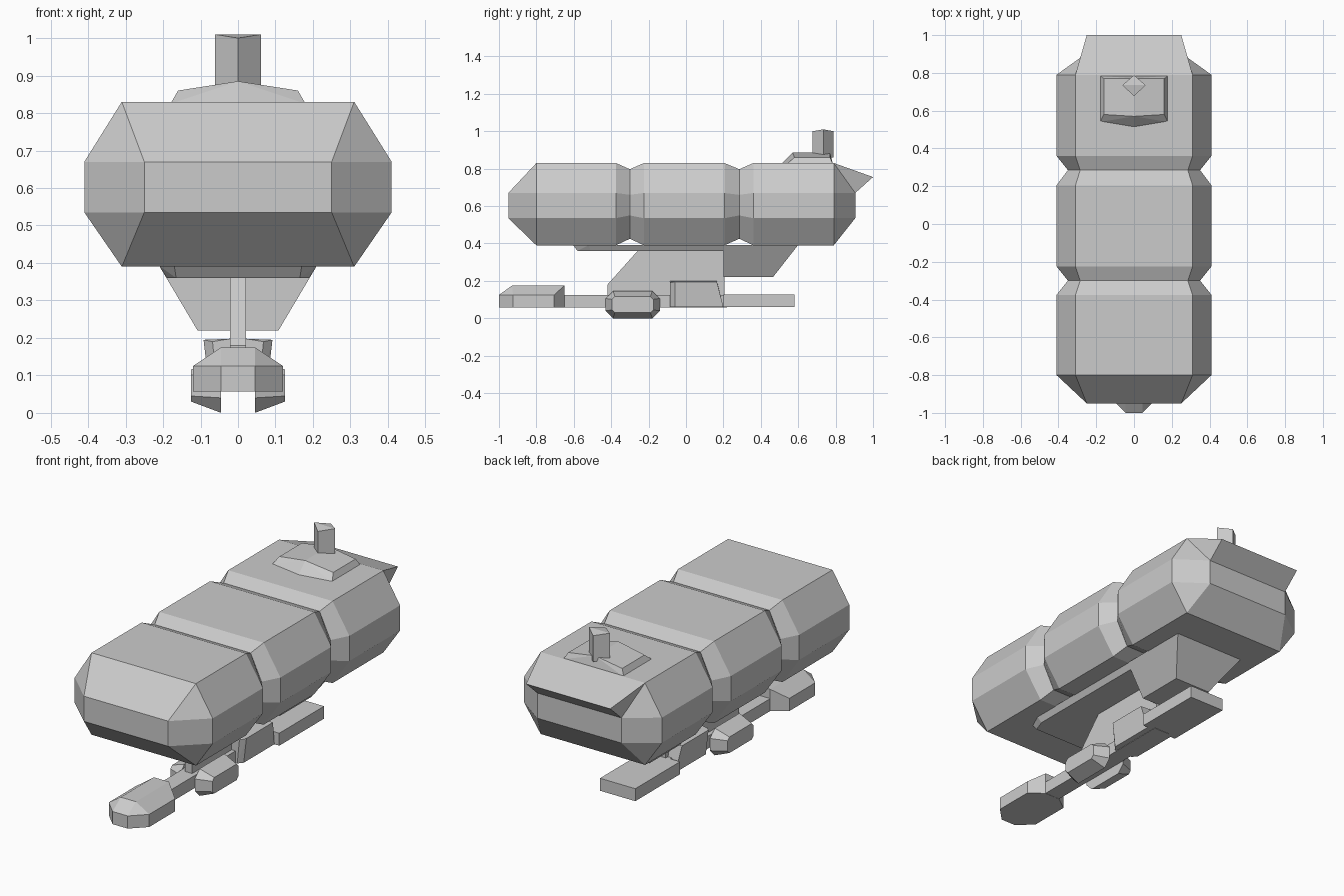
import bpy, bmesh, math

cube = bpy.data.objects.get("Cube")
if cube:
    bpy.data.objects.remove(cube, do_unlink=True)

grey = bpy.data.materials.new("hull grey")
grey.use_nodes = True
grey.diffuse_color = (0.6, 0.6, 0.6, 1)
grey.node_tree.nodes["Principled BSDF"].inputs["Base Color"].default_value = (0.6, 0.6, 0.6, 1)


def finish(name, bm):
    bmesh.ops.recalc_face_normals(bm, faces=bm.faces)
    mesh = bpy.data.meshes.new(name)
    bm.to_mesh(mesh)
    bm.free()
    mesh.materials.append(grey)
    ob = bpy.data.objects.new(name, mesh)
    bpy.context.scene.collection.objects.link(ob)
    return ob


def solid(name, points, mirror=True):
    """Faceted convex solid; points are mirrored across x by default."""
    pts = set(points)
    if mirror:
        pts |= {(-x, y, z) for x, y, z in points}
    bm = bmesh.new()
    for p in pts:
        bm.verts.new(p)
    bmesh.ops.convex_hull(bm, input=bm.verts)
    loose = [v for v in bm.verts if not v.link_faces]
    bmesh.ops.delete(bm, geom=loose, context='VERTS')
    bmesh.ops.dissolve_limit(bm, angle_limit=math.radians(0.5), verts=bm.verts, edges=bm.edges)
    return finish(name, bm)


def loft(name, rings):
    """Skin between rings of equal length and cap both ends."""
    bm = bmesh.new()
    rows = [[bm.verts.new(p) for p in ring] for ring in rings]
    n = len(rows[0])
    for a, b in zip(rows, rows[1:]):
        for i in range(n):
            j = (i + 1) % n
            bm.faces.new((a[i], a[j], b[j], b[i]))
    bm.faces.new(rows[0])
    bm.faces.new(rows[-1])
    bmesh.ops.remove_doubles(bm, verts=bm.verts, dist=0.001)
    return finish(name, bm)


def hull_ring(y, wide, flat, low, side_low, side_high, high):
    right = [(flat, y, low), (wide, y, side_low), (wide, y, side_high), (flat, y, high)]
    return right + [(-x, y, z) for x, y, z in reversed(right)]


# Main hull: three bevelled pods joined by two waists
full = (0.41, 0.31, 0.39, 0.535, 0.67, 0.83)
waist = (0.35, 0.285, 0.425, 0.55, 0.66, 0.797)
tip = (0.25, 0.25, 0.535, 0.535, 0.67, 0.67)
stations = [(-0.95, tip), (-0.80, full), (-0.375, full), (-0.30, waist), (-0.225, full),
            (0.205, full), (0.285, waist), (0.36, full), (0.79, full), (0.905, tip)]
loft("main_hull", [hull_ring(y, *shape) for y, shape in stations])

# Overhanging lip at the stern
solid("stern_lip", [(0.31, 0.79, 0.83), (0.25, 1.0, 0.755), (0.25, 0.905, 0.67)])

# Antenna base and mast on the roof
solid("antenna_base", [(0.18, 0.54, 0.825), (0, 0.51, 0.825), (0.18, 0.785, 0.825),
                       (0.16, 0.58, 0.86), (0, 0.57, 0.885),
                       (0.16, 0.77, 0.86), (0, 0.77, 0.885)])
solid("antenna_mast", [(x, y, z) for x, y, top in ((0.062, 0.735, 1.01), (0, 0.677, 1.0),
                                                   (0, 0.788, 1.0)) for z in (0.86, top)])

# Belly plate, rear wedge and thin pylon
solid("belly_plate", [(0.17, -0.605, 0.392), (0.21, -0.52, 0.392), (0.21, 0.2, 0.392),
                      (0.165, -0.58, 0.36), (0.19, -0.51, 0.36), (0.19, 0.2, 0.36)])
solid("rear_wedge", [(0.21, 0.2, 0.392), (0.21, 0.6, 0.392),
                     (0.108, 0.2, 0.22), (0.108, 0.465, 0.22)])
solid("pylon", [(0.022, y, z) for y, z in ((-0.25, 0.37), (0.205, 0.37), (0.205, 0.06),
                                           (-0.42, 0.06), (-0.42, 0.18))])

# Lower boom, tail slab and bow pod
solid("lower_boom", [(0.045, y, z) for y in (-0.7, 0.22) for z in (0.058, 0.125)])
solid("tail_slab", [(0.105, y, z) for y in (0.2, 0.58) for z in (0.06, 0.127)])
plan = [(0.045, -1.0), (0.12, -0.925), (0.12, -0.705), (0.045, -0.65)]
solid("bow_pod", [(x, y, z) for x, y in plan for z in (0.057, 0.125)]
      + [(0.045, -0.93, 0.175), (0.045, -0.65, 0.175)])

# Centre block around the pylon foot
solid("centre_block", [(0.068, -0.085, 0.19), (0.092, -0.06, 0.195), (0.092, 0.165, 0.195),
                       (0.02, -0.085, 0.198), (0.02, 0.165, 0.198),
                       (0.055, -0.085, 0.06), (0.076, -0.06, 0.06), (0.076, 0.2, 0.06)])


def octagon(x, half_y, half_z, cut):
    return [(x, -0.285 + sy * y, 0.073 + sz * z) for sy in (-1, 1) for sz in (-1, 1)
            for y, z in ((half_y, half_z - cut), (half_y - cut, half_z))]


# Side pods, tapering outwards
for side, word in ((1, "left"), (-1, "right")):
    solid(word + "_pod", octagon(side * 0.045, 0.145, 0.073, 0.04)
          + octagon(side * 0.125, 0.11, 0.043, 0.015), mirror=False)
